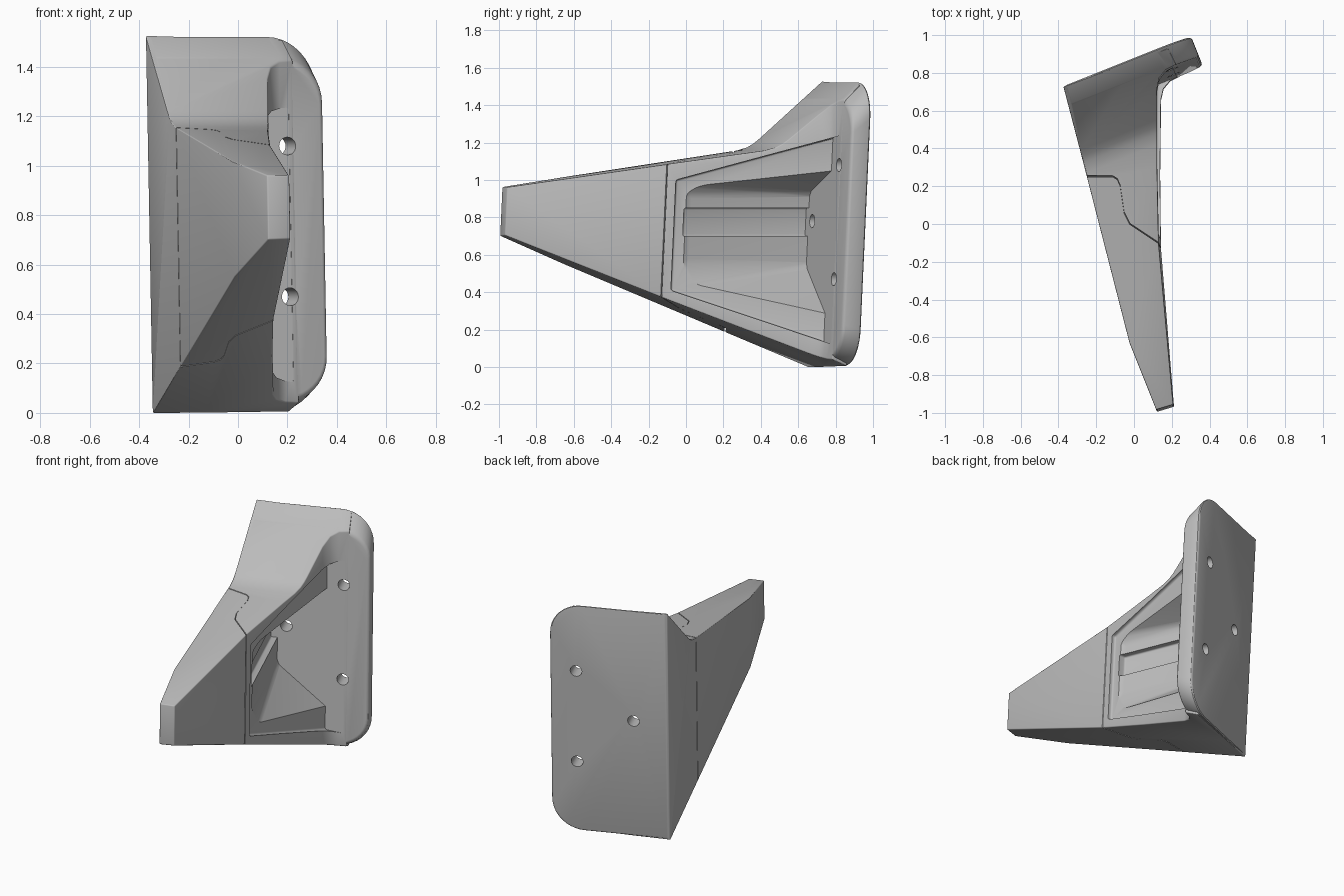
import bpy, bmesh, math
from mathutils import Vector

cube = bpy.data.objects.get("Cube")
if cube:
    bpy.data.objects.remove(cube, do_unlink=True)

HEIGHT, WIDTH, THICK = 1.53, 0.727, 0.11
CORNER = Vector((-0.375, 0.73, 0))      # back left edge of the mounting plate
U = Vector((0.928, 0.371, 0))           # along the plate
N = Vector((0.371, -0.928, 0))          # out of the plate, toward the nose

grey = bpy.data.materials.new("light_grey")
grey.use_nodes = True
grey.diffuse_color = (0.5, 0.5, 0.5, 1)
grey.node_tree.nodes["Principled BSDF"].inputs["Base Color"].default_value = (0.5, 0.5, 0.5, 1)


def finish(name, bm):
    bmesh.ops.recalc_face_normals(bm, faces=bm.faces)
    mesh = bpy.data.meshes.new(name)
    bm.to_mesh(mesh)
    bm.free()
    mesh.materials.append(grey)
    obj = bpy.data.objects.new(name, mesh)
    bpy.context.collection.objects.link(obj)
    return obj


def prism(name, ring_a, ring_b):
    bm = bmesh.new()
    a = [bm.verts.new(p) for p in ring_a]
    b = [bm.verts.new(p) for p in ring_b]
    bm.faces.new(a)
    bm.faces.new(b)
    for i in range(len(a)):
        j = (i + 1) % len(a)
        bm.faces.new((a[i], a[j], b[j], b[i]))
    return finish(name, bm)


def plan_prism(name, outline):
    return prism(name, [(x, y, -0.2) for x, y in outline], [(x, y, 1.8) for x, y in outline])


def hull(name, points, radius):
    bm = bmesh.new()
    for p in points:
        bm.verts.new(p)
    bmesh.ops.convex_hull(bm, input=bm.verts)
    bmesh.ops.dissolve_limit(bm, angle_limit=0.02, verts=bm.verts, edges=bm.edges)
    bmesh.ops.bevel(bm, geom=bm.edges[:], offset=radius, segments=3, profile=0.5,
                    affect='EDGES', clamp_overlap=True)
    return finish(name, bm)


def apply(obj, mod):
    bpy.ops.object.select_all(action='DESELECT')
    bpy.context.view_layer.objects.active = obj
    obj.select_set(True)
    bpy.ops.object.modifier_apply(modifier=mod.name)


def combine(obj, other, operation, keep=False):
    mod = obj.modifiers.new("combine", 'BOOLEAN')
    mod.operation, mod.object, mod.solver = operation, other, 'EXACT'
    apply(obj, mod)
    if not keep:
        bpy.data.objects.remove(other, do_unlink=True)


def soften(obj, width):
    mod = obj.modifiers.new("soften", 'BEVEL')
    mod.width, mod.segments, mod.limit_method = width, 3, 'ANGLE'
    mod.angle_limit = math.radians(30)
    apply(obj, mod)


# Arm: plan outline trimmed by the side profile
bracket = plan_prism("bracket_base", [
    (-0.374, 0.728), (-0.033, -0.607), (0.107, -0.957), (0.197, -0.93), (0.122, -0.08),
    (0.115, 0.32), (0.117, 0.72), (0.13, 0.78), (0.165, 0.822), (0.22, 0.85), (0.18, 0.93)])
side = [(0.9, 1.53), (0.73, 1.53), (0.37, 1.22), (0.335, 1.193), (0.3, 1.174), (0.24, 1.157),
        (-1.4, 0.927), (-1.4, 0.795), (0.72, 0), (0.9, 0)]
rings = [[(x, y + 0.4 * (x - CORNER.x), z) for y, z in side] for x in (-0.6, 0.6)]
combine(bracket, prism("side_trim", *rings), 'INTERSECT')
soften(bracket, 0.018)

# Recesses in the arm: wide shallow scoop, deep tapered pocket, narrow slot
scoop = hull("scoop", [(x, y, z) for x in (0.095, 0.2) for y, z in
                       ((-0.03, 0.41), (-0.03, 1.0), (0.85, 0.12), (0.85, 1.24), (0.4, 1.07))], 0.012)
pocket = hull("pocket", [(0.16, -0.04, 0.42), (0.16, -0.04, 0.98), (0.16, 0.87, 0.22), (0.16, 0.87, 1.08),
                         (0.085, 0.04, 0.56), (0.085, 0.04, 0.92),
                         (-0.2, 0.73, 0.54), (-0.2, 0.73, 0.93)], 0.02)
slot = hull("slot", [(x + dx, y, z) for x, y in ((0.09, 0.02), (-0.19, 0.7))
                     for dx in (-0.04, 0.1) for z in (0.7, 0.85)], 0.01)
for cutter in (scoop, pocket, slot):
    combine(bracket, cutter, 'DIFFERENCE')


# Mounting plate with two rounded corners and sloped top and bottom edges
def plate_ring(depth, start, low, high):
    radius, steps = 0.2, 10
    flat = [(start, HEIGHT), (start, 0)]
    for cz, first in ((radius, -90), (HEIGHT - radius, 0)):
        for i in range(steps + 1):
            t = math.radians(first + 90 * i / steps)
            flat.append((WIDTH - radius + radius * math.cos(t), cz + radius * math.sin(t)))
    return [CORNER + U * u + N * depth + Vector((0, 0, low + z / HEIGHT * (high - low)))
            for u, z in flat]


plate = prism("plate", plate_ring(0, 0.003, 0, HEIGHT), plate_ring(THICK, -0.01, 0.047, 1.43))
soften(plate, 0.018)
combine(bracket, plate, 'UNION')

# Bolt holes
for u, z in ((0.567, 1.08), (0.567, 0.47), (0.217, 0.78)):
    centre = CORNER + U * u + Vector((0, 0, z))
    circle = [U * math.cos(i * math.tau / 24) * 0.036 + Vector((0, 0, math.sin(i * math.tau / 24) * 0.036))
              for i in range(24)]
    combine(bracket, prism("bolt_hole", [centre + c - N * 0.1 for c in circle],
                           [centre + c + N * 0.19 for c in circle]), 'DIFFERENCE')

# Nose cap split from the base along a stepped seam
nose = bracket.copy()
nose.data = bracket.data.copy()
nose.name = "nose_cap"
bpy.context.collection.objects.link(nose)


def seam(gap):
    path = [(-0.6, 0.27), (-0.12, 0.27), (-0.095, 0.255), (-0.08, 0.22), (-0.06, 0.08),
            (-0.03, 0.02), (0.122, -0.08), (0.4, -0.08)]
    return plan_prism("seam", [(x, y + gap) for x, y in path] + [(0.4, -1.3), (-0.6, -1.3)])


combine(nose, seam(-0.003), 'INTERSECT')
combine(bracket, seam(0.003), 'DIFFERENCE')

# Lean everything so the lower edge sits slightly forward, then shade
for obj in (bracket, nose):
    for v in obj.data.vertices:
        v.co += N * 0.075 * (1 - v.co.z / HEIGHT)
    bpy.ops.object.select_all(action='DESELECT')
    bpy.context.view_layer.objects.active = obj
    obj.select_set(True)
    bpy.ops.object.shade_smooth_by_angle(angle=math.radians(30))
